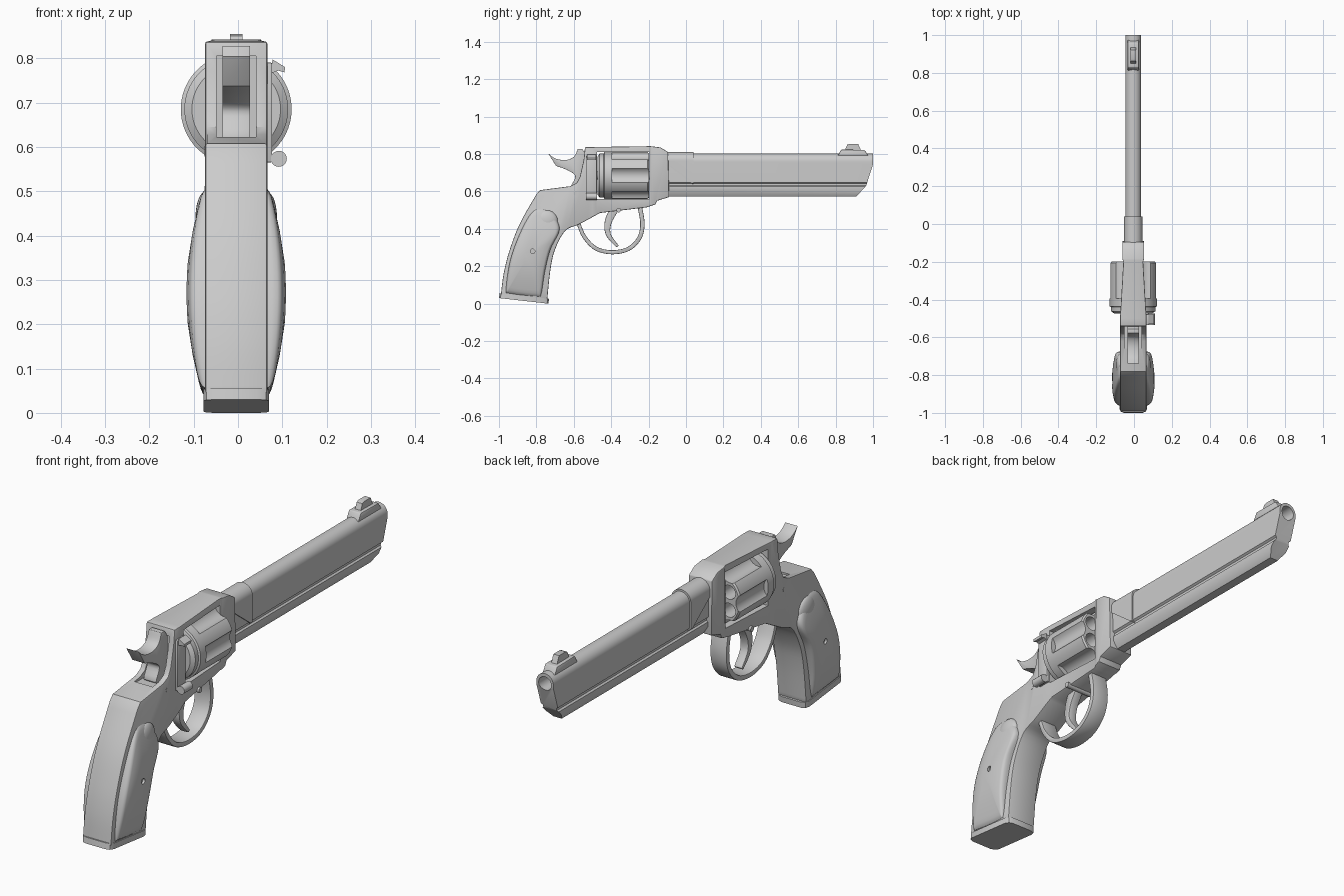
import bpy, bmesh, math
from mathutils import Vector, Matrix

if "Cube" in bpy.data.objects:
    bpy.data.objects.remove(bpy.data.objects["Cube"])

steel = bpy.data.materials.new("grey_steel")
steel.use_nodes = True
grey = (0.6, 0.6, 0.6, 1)
steel.diffuse_color = grey
steel.node_tree.nodes["Principled BSDF"].inputs["Base Color"].default_value = grey
OFFSET = Matrix.Translation((-0.004, 0, 0))


def spline(pts, n=5, closed=False):
    """Smooth curve through 2D points."""
    p = [Vector(q) for q in pts]
    p = [p[-1]] + p + p[:2] if closed else [p[0]] + p + [p[-1]]
    out = []
    for a, b, c, d in zip(p, p[1:], p[2:], p[3:]):
        for i in range(n):
            t = i / n
            out.append(b + (c - a) * t / 2 + (2 * a - 5 * b + 4 * c - d) * t * t / 2
                       + (3 * b - a - 3 * c + d) * t ** 3 / 2)
    return out if closed else out + [p[-1]]


def extrude(points, shift):
    """Solid made by pushing a flat outline along a vector."""
    bm = bmesh.new()
    face = bm.faces.new([bm.verts.new(p) for p in points])
    moved = bmesh.ops.extrude_face_region(bm, geom=[face])["geom"]
    bmesh.ops.translate(bm, vec=shift, verts=[v for v in moved if isinstance(v, bmesh.types.BMVert)])
    bmesh.ops.recalc_face_normals(bm, faces=bm.faces)
    return bm


def prism(side, half, x=0):
    """Side outline (y, z) given a width."""
    return extrude([(x - half, y, z) for y, z in side], (2 * half, 0, 0))


def ribbon(path, widths, half):
    """Strip along a side path with varying thickness."""
    a, b = [], []
    for i, p in enumerate(path):
        d = (path[min(i + 1, len(path) - 1)] - path[max(i - 1, 0)]).normalized()
        t = i / (len(path) - 1)
        n = Vector((-d.y, d.x)) * (widths[0] * (1 - t) + widths[1] * t) / 2
        a.append(p + n)
        b.append(p - n)
    return prism(a + b[::-1], half)


def rod(radius, start, end, seg=32, r2=None):
    """Round bar between two points."""
    s, e = Vector(start), Vector(end)
    bm = bmesh.new()
    bmesh.ops.create_cone(bm, cap_ends=True, segments=seg, radius1=radius,
                          radius2=r2 or radius, depth=(e - s).length)
    turn = (e - s).to_track_quat("Z", "Y").to_matrix().to_4x4()
    bm.transform(Matrix.Translation((s + e) / 2) @ turn)
    return bm


def slice_off(bm, co, no, clear=True):
    cut = bmesh.ops.bisect_plane(bm, geom=bm.verts[:] + bm.edges[:] + bm.faces[:],
                                 plane_co=co, plane_no=no, clear_outer=clear)
    if clear:
        edges = [e for e in cut["geom_cut"] if isinstance(e, bmesh.types.BMEdge)]
        bmesh.ops.contextual_create(bm, geom=edges)


def raw(name, bm):
    me = bpy.data.meshes.new(name)
    bm.to_mesh(me)
    bm.free()
    ob = bpy.data.objects.new(name, me)
    bpy.context.collection.objects.link(ob)
    return ob


def part(name, bm, cutters=(), bevel=0):
    """Finished object: bevel, cut, shade."""
    ob = raw(name, bm)
    if bevel:
        m = ob.modifiers.new("bevel", "BEVEL")
        m.width, m.segments, m.limit_method, m.angle_limit = bevel, 2, "ANGLE", math.radians(50)
    tools = [raw("cutter", c) for c in cutters]
    for t in tools:
        t.hide_render = True
        m = ob.modifiers.new("cut", "BOOLEAN")
        m.operation, m.solver, m.object = "DIFFERENCE", "EXACT", t
    bpy.context.view_layer.update()
    me = bpy.data.meshes.new_from_object(ob.evaluated_get(bpy.context.evaluated_depsgraph_get()))
    ob.modifiers.clear()
    ob.data = me
    for t in tools:
        bpy.data.objects.remove(t)
    me.transform(OFFSET)
    me.materials.clear()
    me.materials.append(steel)
    bpy.ops.object.select_all(action="DESELECT")
    ob.select_set(True)
    bpy.context.view_layer.objects.active = ob
    bpy.ops.object.shade_smooth_by_angle(angle=math.radians(35))
    return ob


def box(x, y0, y1, z0, z1):
    return prism([(y0, z0), (y1, z0), (y1, z1), (y0, z1)], x)


# Frame with grip core, cylinder window and hammer slot
front_strap = spline([(-.46, .485), (-.57, .425), (-.645, .39), (-.7, .29), (-.725, .18), (-.742, .02)])
back_strap = spline([(-.99, .045), (-.975, .16), (-.945, .28), (-.89, .425), (-.8, .585)])
outline = ([(-.54, .837), (-.19, .842), (-.135, .835), (-.096, .81), (-.09, .57), (-.155, .55),
            (-.165, .53), (-.21, .515)] + front_strap + back_strap
           + [(-.78, .607), (-.62, .628), (-.585, .645), (-.567, .68), (-.547, .77)])
bm = prism(outline, .07)
for y in (-.5, -.2, -.185):
    slice_off(bm, (0, y, 0), (0, 1, 0), False)
for v in bm.verts:
    y = v.co.y
    if y > -.19:
        v.co.x *= .058 / .07
    elif y > -.5:
        v.co.x *= 1 - .25 * (y + .5) / .3
part("frame", bm, [box(.2, -.475, -.195, .56, .812), box(.045, -.66, -.5, .615, .805)], .008)

# Butt plate with clipped corners
bm = prism([(-1, .03), (-.735, 0), (-.733, .026), (-.996, .056)], .074)
bmesh.ops.bevel(bm, geom=[e for e in bm.edges if e.calc_length() < .05], offset=.025,
                segments=2, profile=.5, affect="EDGES")
part("butt_plate", bm)

# Bulging grip panels, one per side
rim = spline([(-.78, .505), (-.72, .48), (-.676, .4), (-.725, .29), (-.755, .17), (-.775, .05),
              (-.8, .04), (-.94, .055), (-.962, .075), (-.94, .23), (-.89, .37), (-.83, .48)], 5, True)
mid = Vector((-.835, .27))
for side, word in ((1, "left"), (-1, "right")):
    bm = bmesh.new()
    rings = []
    for s, lift in ((1, -.15), (1, .35), (.975, .6), (.93, .75), (.86, .82), (.6, .93), (.3, 1)):
        ring = []
        for p in rim:
            q = mid + (p - mid) * s
            swell = max(0, 1 - ((q.y - .27) / .25) ** 2)
            ring.append(bm.verts.new((side * (.064 + lift * (.012 + .036 * swell)), q.x, q.y)))
        rings.append(ring)
    for a, b in zip(rings, rings[1:]):
        for i in range(len(a)):
            j = (i + 1) % len(a)
            bm.faces.new((a[i], a[j], b[j], b[i]))
    bm.faces.new(rings[0])
    bm.faces.new(rings[-1])
    bmesh.ops.recalc_face_normals(bm, faces=bm.faces)
    part(word + "_grip_panel", bm, [rod(.012, (side * .1, -.82, .28), (side * .2, -.82, .28), 16)])
    # Round boss at the top of the panel
    bm = bmesh.new()
    bmesh.ops.create_uvsphere(bm, u_segments=24, v_segments=12, radius=.06)
    bm.transform(Matrix.Translation((side * .068, -.745, .44)) @ Matrix.Diagonal((.4, 1, 1, 1)))
    part(word + "_grip_boss", bm)

# Frame pins
for i, (y, z) in enumerate([(-.59, .59), (-.36, .5)]):
    part("frame_pin_%d" % (i + 1), rod(.012, (-.071, y, z), (.071, y, z), 16))

# Hammer with curved spur
hammer = spline([(-.738, .805), (-.7, .777), (-.645, .768), (-.6, .785), (-.578, .828)]) + \
    [Vector((-.555, .828))] + spline([(-.535, .8), (-.535, .7), (-.56, .61), (-.615, .62),
                                      (-.592, .68), (-.63, .712), (-.695, .737)])
part("hammer", prism(hammer, .031), bevel=.006)

# Trigger guard and trigger
guard = spline([(-.575, .43), (-.545, .36), (-.485, .297), (-.4, .275), (-.31, .292),
                (-.25, .35), (-.233, .43), (-.25, .53)], 6)
part("trigger_guard", ribbon(guard, (.02, .024), .04), bevel=.004)
part("trigger", ribbon(spline([(-.375, .52), (-.415, .44), (-.415, .37), (-.365, .305)], 6),
                       (.05, .014), .02), bevel=.004)

# Fluted cylinder with six chambers
AXIS = .685
bm = bmesh.new()
stations = [(-.474, .1), (-.462, .117), (-.44, .117), (-.436, .125), (-.206, .125), (-.199, .119)]
loops = [[bm.verts.new((r * math.cos(a), y, AXIS + r * math.sin(a)))
          for a in (math.tau * i / 72 for i in range(72))] for y, r in stations]
for a, b in zip(loops, loops[1:]):
    for i in range(72):
        bm.faces.new((a[i], a[i - 1], b[i - 1], b[i]))
bm.faces.new(loops[0])
bm.faces.new(loops[-1])
bmesh.ops.recalc_face_normals(bm, faces=bm.faces)
cuts = []
for k in range(6):
    for angle, dist, radius, back in ((60 * k, .153, .05, -.395), (60 * k + 30, .08, .031, -.4)):
        a = math.radians(angle)
        x, z = dist * math.cos(a), AXIS + dist * math.sin(a)
        cuts.append(rod(radius, (x, back, z), (x, -.15, z), 24))
part("cylinder", bm, cuts)
part("cylinder_axle", rod(.022, (0, -.48, AXIS), (0, -.15, AXIS), 20))

# Release latch on the left side
part("latch_plate", prism([(-.535, .565), (-.477, .565), (-.477, .79), (-.535, .79)], .009, .072), bevel=.003)
part("latch_knob", rod(.018, (.096, -.535, .573), (.096, -.475, .573), 20))
tab = [(.076, .765), (.082, .797), (.11, .78), (.109, .768), (.095, .772)]
part("latch_tab", extrude([(x, -.53, z) for x, z in tab], (0, .05, 0)))


# Barrel: round-topped section with a grooved underlug
def barrel_section(grow, y0, y1):
    arc = [(math.cos(a) * .042, .76 + math.sin(a) * .042)
           for a in (math.pi / 2 * (1 - i / 10) for i in range(11))]
    half = arc + [(.042, .648), (.033, .642), (.033, .632), (.04, .626), (.04, .605), (.02, .572)]
    both = half + [(-x, z) for x, z in half[:0:-1]]
    return extrude([(x * grow, y0, AXIS + (z - AXIS) * (1 + (grow - 1) / 2)) for x, z in both],
                   (0, y1 - y0, 0))


bm = barrel_section(1, -.12, 1)
slice_off(bm, (0, 1, .745), (0, .115, -.037))
slice_off(bm, (0, .963, .63), (0, .058, -.053))
part("barrel", bm, [rod(.031, (0, .7, .757), (0, 1.1, .757))])
bm = barrel_section(1.14, -.12, .04)
slice_off(bm, (0, .04, .635), (0, -.1, -.13))
part("barrel_collar", bm)

# Front sight
part("sight_base", prism([(.81, .79), (.83, .824), (.955, .822), (.975, .79)], .03), bevel=.004)
part("sight_blade", prism([(.845, .81), (.862, .85), (.875, .855), (.92, .855), (.94, .81)], .014))
